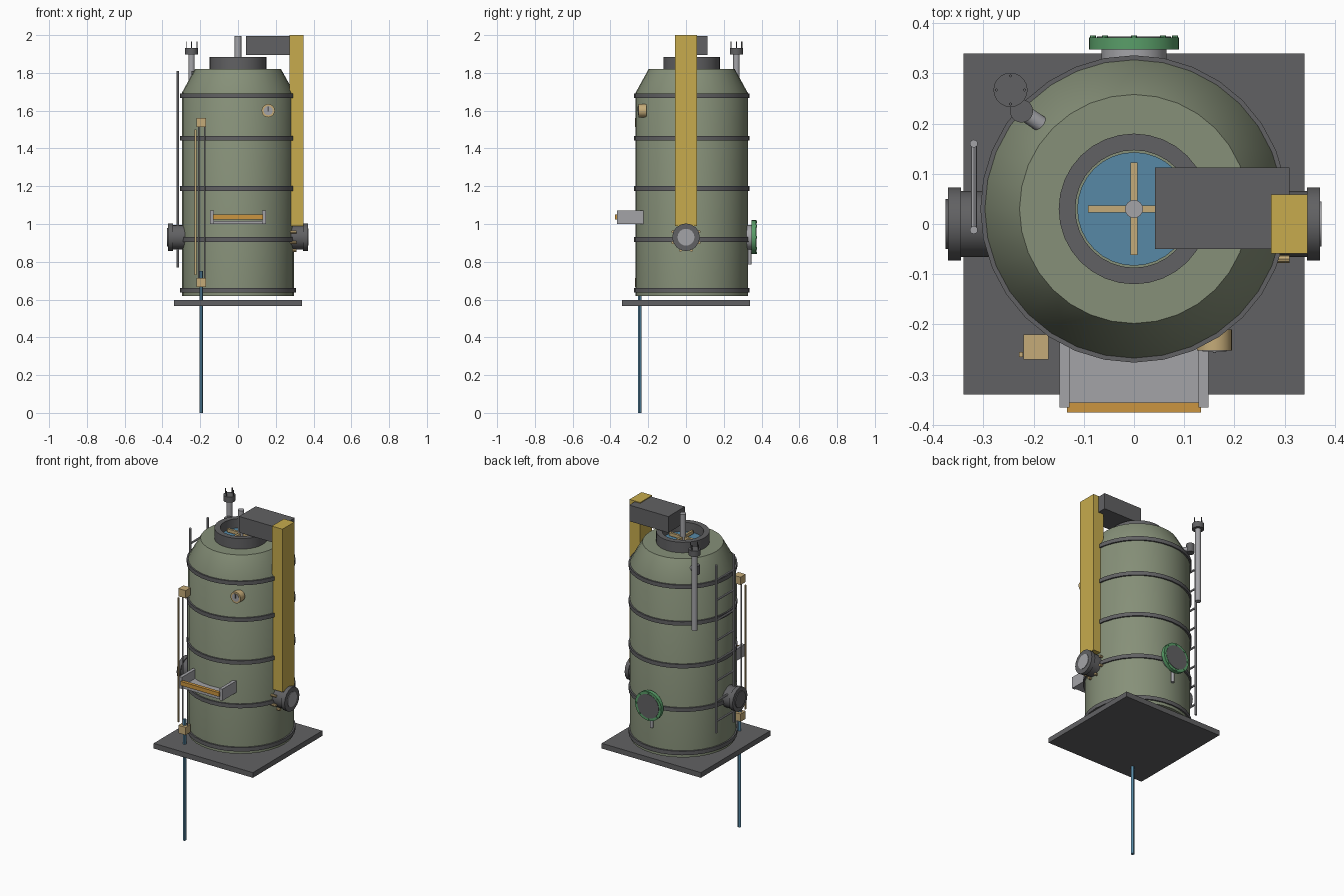
import bpy, bmesh, math
from mathutils import Vector

if "Cube" in bpy.data.objects:
    bpy.data.objects.remove(bpy.data.objects["Cube"])


def material(name, r, g, b):
    m = bpy.data.materials.new(name)
    m.use_nodes = True
    m.diffuse_color = (r, g, b, 1)
    m.node_tree.nodes["Principled BSDF"].inputs["Base Color"].default_value = (r, g, b, 1)
    return m


SAGE = material("sage_paint", 0.24, 0.28, 0.19)
DARK = material("dark_steel", 0.12, 0.12, 0.125)
LIGHT = material("light_steel", 0.37, 0.37, 0.39)
BLUE = material("blue_liquid", 0.095, 0.25, 0.38)
BRASS = material("brass", 0.56, 0.41, 0.19)
YELLOW = material("yellow_paint", 0.57, 0.41, 0.075)
ORANGE = material("orange_glow", 0.60, 0.30, 0.05)
GREEN = material("green_paint", 0.10, 0.34, 0.14)

TANK_Y, TANK_R = 0.03, 0.297


def finish(name, bm, mat, smooth=True):
    bmesh.ops.recalc_face_normals(bm, faces=bm.faces)
    mesh = bpy.data.meshes.new(name)
    bm.to_mesh(mesh)
    bm.free()
    mesh.materials.append(mat)
    ob = bpy.data.objects.new(name, mesh)
    bpy.context.collection.objects.link(ob)
    if smooth:
        bpy.ops.object.select_all(action="DESELECT")
        ob.select_set(True)
        bpy.context.view_layer.objects.active = ob
        bpy.ops.object.shade_smooth_by_angle(angle=math.radians(30))
    return ob


def box(name, mat, x, y, z):
    """Box from (low, high) ranges on each axis."""
    bm = bmesh.new()
    bmesh.ops.create_cube(bm, size=1)
    for v in bm.verts:
        v.co = [(r[0] + r[1]) / 2 + c * (r[1] - r[0]) for c, r in zip(v.co, (x, y, z))]
    return finish(name, bm, mat, False)


def rod(name, mat, start, end, radius, sides=16):
    """Capped cylinder between two points."""
    a, b = Vector(start), Vector(end)
    bm = bmesh.new()
    bmesh.ops.create_cone(bm, cap_ends=True, segments=sides, radius1=radius,
                          radius2=radius, depth=(b - a).length)
    turn = (b - a).to_track_quat("Z", "Y").to_matrix()
    for v in bm.verts:
        v.co = turn @ v.co + (a + b) / 2
    return finish(name, bm, mat)


def lathe(name, mat, profile, closed=False, sides=32):
    """Revolve (radius, z) points about the tank axis."""
    bm = bmesh.new()
    verts = [bm.verts.new((r, 0, z)) for r, z in profile]
    pairs = list(zip(verts, verts[1:]))
    if closed:
        pairs.append((verts[-1], verts[0]))
    edges = [bm.edges.new(p) for p in pairs]
    bmesh.ops.spin(bm, geom=verts + edges, axis=(0, 0, 1), cent=(0, 0, 0),
                   steps=sides, angle=math.tau)
    bmesh.ops.remove_doubles(bm, verts=bm.verts, dist=0.0001)
    bmesh.ops.translate(bm, verts=bm.verts, vec=(0, TANK_Y, 0))
    return finish(name, bm, mat)


def ring(name, mat, inner, outer, low, high):
    return lathe(name, mat, [(inner, low), (outer, low), (outer, high), (inner, high)], True)


# Base plate and tank shell
box("base_plate", DARK, (-0.34, 0.34), (-0.34, 0.34), (0.565, 0.597))
lathe("tank", SAGE, [(0, 0.62), (TANK_R, 0.62), (TANK_R, 1.695), (0.228, 1.82), (0, 1.82)])
for z in (0.65, 0.918, 1.188, 1.453, 1.68):
    ring("tank_band", DARK, TANK_R - 0.01, 0.306, z - 0.012, z + 0.012)

# Top hatch with liquid and stirrer
ring("hatch_collar", DARK, 0.117, 0.15, 1.81, 1.885)
rod("liquid_surface", BLUE, (0, TANK_Y, 1.815), (0, TANK_Y, 1.83), 0.113, 32)
box("stirrer_blade_x", BRASS, (-0.092, 0.092), (TANK_Y - 0.007, TANK_Y + 0.007), (1.835, 1.855))
box("stirrer_blade_y", BRASS, (-0.007, 0.007), (TANK_Y - 0.092, TANK_Y + 0.092), (1.835, 1.855))
rod("stirrer_shaft", LIGHT, (0, TANK_Y, 1.825), (0, TANK_Y, 1.995), 0.018)

# Drive column and arm
box("drive_column", YELLOW, (0.273, 0.346), (-0.059, 0.059), (0.99, 2.0))
box("drive_arm", DARK, (0.042, 0.31), (-0.05, 0.113), (1.895, 1.995))

# Side ports
PORT_Z = 0.93
for side, label in ((1, "left"), (-1, "right")):
    rod(label + "_port_neck", DARK, (side * 0.26, 0, PORT_Z), (side * 0.345, 0, PORT_Z), 0.066)
    rod(label + "_port_flange", DARK, (side * 0.345, 0, PORT_Z), (side * 0.37, 0, PORT_Z), 0.073)
rod("left_port_cap", LIGHT, (0.36, 0, PORT_Z), (0.373, 0, PORT_Z), 0.045)
rod("right_port_cap", DARK, (-0.36, 0, PORT_Z), (-0.375, 0, PORT_Z), 0.05)
for i in range(8):
    a = math.tau * (i + 0.5) / 8
    y, z = 0.075 * math.cos(a), PORT_Z + 0.075 * math.sin(a)
    rod("port_bolt", BRASS, (0.275, y, z), (0.31, y, z), 0.008, 8)

# Back manhole with green rim and lever
rod("manhole_neck", LIGHT, (0, 0.29, PORT_Z), (0, 0.35, PORT_Z), 0.065, 24)
rod("manhole_rim", GREEN, (0, 0.348, PORT_Z), (0, 0.371, PORT_Z), 0.09, 32)
rod("manhole_cover", DARK, (0, 0.36, PORT_Z), (0, 0.373, PORT_Z), 0.074, 32)
for i in range(8):
    a = math.tau * i / 8
    x, z = 0.082 * math.cos(a), PORT_Z + 0.082 * math.sin(a)
    rod("rim_bolt", GREEN, (x, 0.365, z), (x, 0.375, z), 0.006, 8)
rod("manhole_lever", LIGHT, (0, 0.337, 0.785), (0, 0.337, 0.87), 0.01)

# Front tray with glowing bar
box("tray_floor", LIGHT, (-0.148, 0.148), (-0.357, -0.235), (1.0, 1.016))
for side in (1, -1):
    x = sorted((side * 0.128, side * 0.148))
    box("tray_side", LIGHT, x, (-0.365, -0.225), (1.0, 1.072))
box("tray_bar", ORANGE, (-0.133, 0.133), (-0.375, -0.355), (1.025, 1.05))

# Level gauge with feed pipe
GX, GY = -0.195, -0.245
for z in (0.69, 1.538):
    box("gauge_block", BRASS, (-0.22, -0.17), (GY - 0.025, GY + 0.025), (z - 0.024, z + 0.024))
for x in (GX - 0.013, GX + 0.02):
    rod("gauge_guard", LIGHT, (x, GY, 0.7), (x, GY, 1.53), 0.004, 8)
box("gauge_scale", BRASS, (-0.229, -0.221), (-0.265, -0.255), (0.73, 1.5))
rod("feed_pipe", BLUE, (GX, GY, 0), (GX, GY, 0.75), 0.01, 12)

# Pressure dial
DX, DZ = 0.16, 1.6
rod("dial_case", BRASS, (DX, -0.21, DZ), (DX, -0.252, DZ), 0.035, 24)
rod("dial_face", LIGHT, (DX, -0.245, DZ), (DX, -0.254, DZ), 0.024, 24)
box("dial_needle", DARK, (DX - 0.003, DX + 0.003), (-0.257, -0.253), (DZ - 0.004, DZ + 0.021))

# Ladder
for y in (-0.012, 0.16):
    rod("ladder_rail", LIGHT, (-0.319, y, 0.77), (-0.319, y, 1.81), 0.008, 10)
for i in range(8):
    z = 0.84 + i * 0.125
    rod("ladder_rung", LIGHT, (-0.319, -0.012, z), (-0.319, 0.16, z), 0.006, 8)

# Vent stack with cap, prongs and elbow to the shoulder
VX, VY = -0.246, 0.267
rod("vent_stack", LIGHT, (VX, VY, 1.43), (VX, VY, 1.9), 0.017)
rod("vent_cap", DARK, (VX, VY, 1.897), (VX, VY, 1.932), 0.034, 20)
for i in range(4):
    a = math.tau * i / 4
    x, y = VX + 0.028 * math.cos(a), VY + 0.028 * math.sin(a)
    rod("vent_prong", DARK, (x, y, 1.93), (x, y, 1.965), 0.003, 6)
rod("vent_elbow", DARK, (-0.224, 0.225, 1.755), (-0.224, 0.225, 1.81), 0.023, 20)
rod("vent_branch", LIGHT, (-0.224, 0.225, 1.78), (-0.165, 0.185, 1.765), 0.016)
